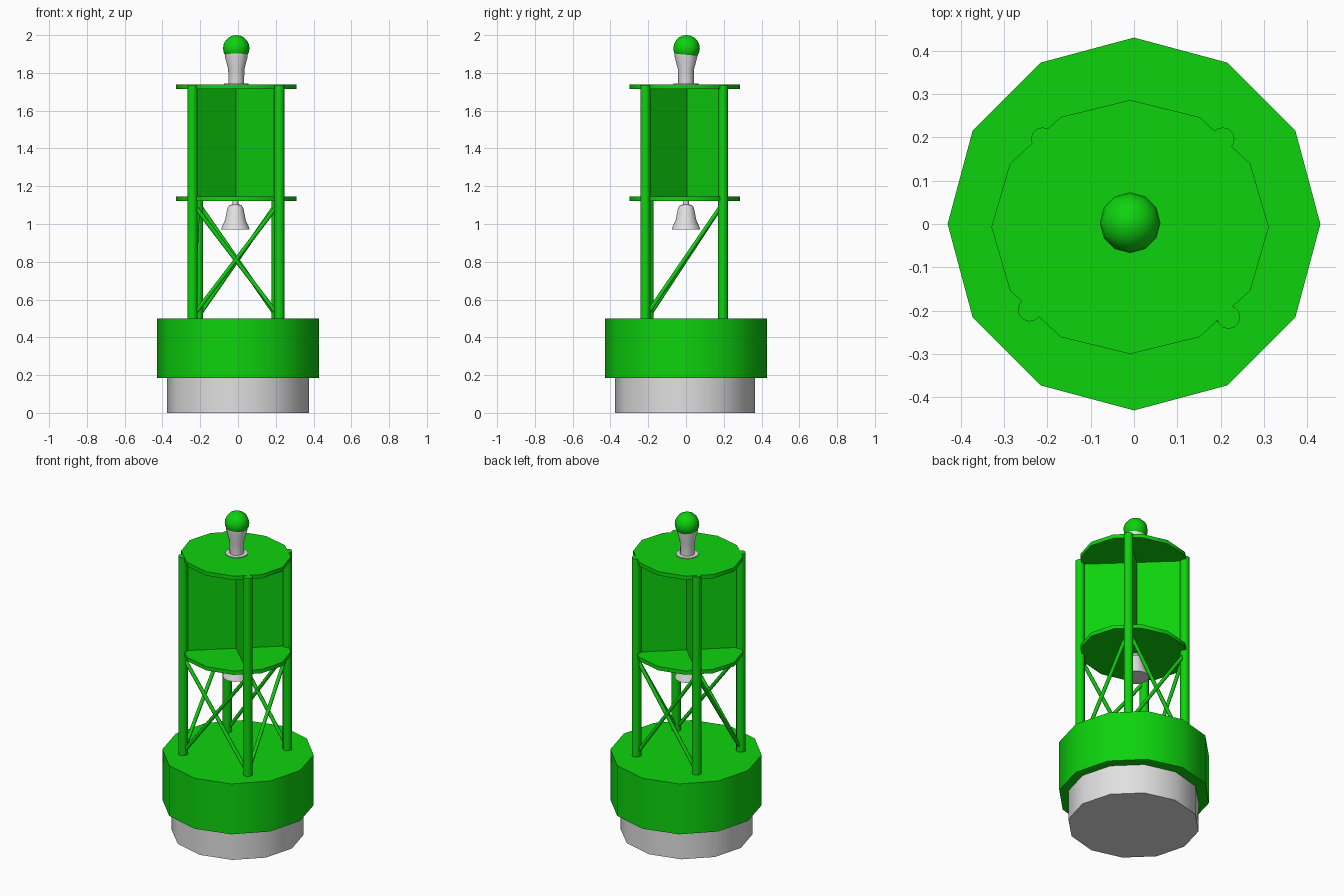
import bpy
import math
from mathutils import Vector

default = bpy.data.objects.get("Cube")
if default:
    bpy.data.objects.remove(default, do_unlink=True)


def make_material(name, color):
    mat = bpy.data.materials.new(name)
    mat.use_nodes = True
    mat.diffuse_color = color
    mat.node_tree.nodes["Principled BSDF"].inputs["Base Color"].default_value = color
    return mat


GREEN = make_material("buoy green", (0.004, 0.65, 0.004, 1))
GREY = make_material("light grey", (0.75, 0.75, 0.75, 1))
parts = []


def finish(name, mat):
    obj = bpy.context.object
    obj.name = name
    obj.data.materials.append(mat)
    parts.append(obj)
    return obj


def cylinder(name, mat, x, y, z0, z1, rx, ry=None, sides=12):
    bpy.ops.mesh.primitive_cylinder_add(vertices=sides, radius=1, depth=z1 - z0,
                                        location=(x, y, (z0 + z1) / 2))
    bpy.context.object.scale = (rx, ry or rx, 1)
    return finish(name, mat)


def rod(name, start, end, radius):
    a, b = Vector(start), Vector(end)
    direction = b - a
    bpy.ops.mesh.primitive_cylinder_add(vertices=8, radius=radius, depth=direction.length,
                                        location=(a + b) / 2,
                                        rotation=direction.to_track_quat('Z', 'Y').to_euler())
    return finish(name, GREEN)


def lathe(name, mat, x, y, profile, sides=12):
    # Rings of the profile joined by quads and closed with caps
    verts, faces = [], []
    for r, z in profile:
        for i in range(sides):
            a = math.tau * i / sides
            verts.append((x + r * math.cos(a), y + r * math.sin(a), z))
    for k in range(len(profile) - 1):
        for i in range(sides):
            j = (i + 1) % sides
            low, high = k * sides, (k + 1) * sides
            faces.append((low + i, low + j, high + j, high + i))
    faces.append(tuple(reversed(range(sides))))
    faces.append(tuple(range(len(verts) - sides, len(verts))))
    mesh = bpy.data.meshes.new(name)
    mesh.from_pydata(verts, [], faces)
    obj = bpy.data.objects.new(name, mesh)
    bpy.context.collection.objects.link(obj)
    bpy.context.view_layer.objects.active = obj
    return finish(name, mat)


# Hull and float
cylinder("hull_base", GREY, 0, -0.005, 0, 0.19, 0.377, 0.37)
cylinder("float_body", GREEN, 0, 0, 0.185, 0.5, 0.43)

# Tower posts
posts = {
    "front_left": (0.218, -0.215),
    "front_right": (-0.241, -0.198),
    "back_left": (0.205, 0.196),
    "back_right": (-0.211, 0.196),
}
for name, (x, y) in posts.items():
    cylinder(name + "_post", GREEN, x, y, 0.5, 1.737, 0.027)

# Diagonal braces, crossed on the front and back, single on the sides
braces = [
    ("front_left", "front_right"), ("front_right", "front_left"),
    ("back_left", "back_right"), ("back_right", "back_left"),
    ("front_left", "back_left"), ("front_right", "back_right"),
]
for low, high in braces:
    rod("brace_" + low + "_to_" + high, (*posts[low], 0.51), (*posts[high], 1.11), 0.011)

# Round platforms
for name, z in (("lower_platform", 1.122), ("upper_platform", 1.715)):
    cylinder(name, GREEN, -0.009, -0.007, z, z + 0.024, 0.32, 0.293)

# Crossed reflector panels between opposite posts
for low, high in (("front_left", "back_right"), ("front_right", "back_left")):
    a, b = Vector(posts[low]), Vector(posts[high])
    span, mid = b - a, (a + b) / 2
    bpy.ops.mesh.primitive_cube_add(size=1, location=(mid.x, mid.y, 1.43),
                                    rotation=(0, 0, math.atan2(span.y, span.x)))
    bpy.context.object.scale = (span.length, 0.01, 0.59)
    finish("reflector_panel_" + low, GREEN)

# Bell hanging under the lower platform
lathe("bell", GREY, -0.014, 0, [
    (0.076, 0.97), (0.07, 0.988), (0.055, 1.02), (0.042, 1.085),
    (0.032, 1.1), (0.016, 1.104), (0.016, 1.125)])

# Lamp stand and lamp
lathe("lamp_stand", GREY, -0.009, 0, [
    (0.065, 1.735), (0.065, 1.744), (0.041, 1.745),
    (0.043, 1.82), (0.06, 1.885), (0.06, 1.905)])
bpy.ops.mesh.primitive_uv_sphere_add(segments=12, ring_count=10, radius=0.07,
                                     location=(-0.009, 0.003, 1.93))
finish("lamp", GREEN)

# Smooth rounded sides, crisp rims
bpy.ops.object.select_all(action='DESELECT')
for obj in parts:
    obj.select_set(True)
bpy.ops.object.shade_smooth_by_angle(angle=math.radians(46))
